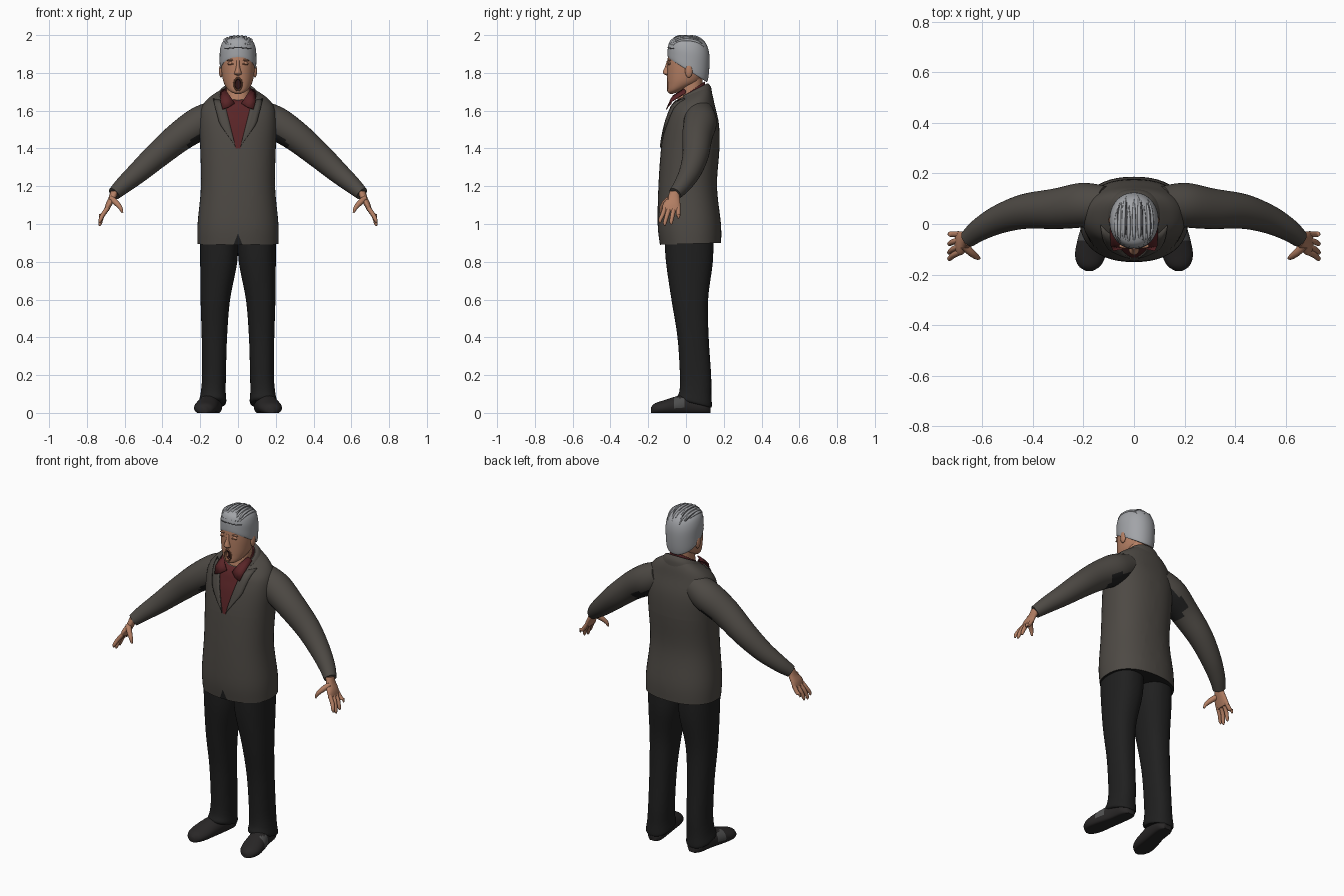
import bpy, bmesh, math
from mathutils import Vector, Matrix

if "Cube" in bpy.data.objects:
    bpy.data.objects.remove(bpy.data.objects["Cube"])


def material(name, *rgb):
    m = bpy.data.materials.new(name)
    m.use_nodes = True
    m.diffuse_color = (*rgb, 1)
    m.node_tree.nodes["Principled BSDF"].inputs["Base Color"].default_value = (*rgb, 1)
    return m


JACKET = material("jacket_brown_grey", .075, .067, .058)
BLACK = material("trouser_black", .014, .014, .014)
SHIRT = material("shirt_dark_red", .1, .018, .02)
SKIN = material("skin", .45, .21, .125)
LID = material("skin_shade", .25, .1, .055)
HAIR = material("hair_grey", .36, .37, .39)
STREAK = material("hair_dark_grey", .1, .1, .11)
MOUTH = material("mouth_dark", .03, .008, .008)
SHOE = material("shoe_charcoal", .022, .02, .02)
PATCH = material("shoe_patch_grey", .08, .08, .08)


def finish(bm, name, *mats):
    bmesh.ops.recalc_face_normals(bm, faces=bm.faces)
    mesh = bpy.data.meshes.new(name)
    bm.to_mesh(mesh)
    bm.free()
    obj = bpy.data.objects.new(name, mesh)
    bpy.context.collection.objects.link(obj)
    for m in mats:
        mesh.materials.append(m)
    bpy.ops.object.select_all(action='DESELECT')
    obj.select_set(True)
    bpy.context.view_layer.objects.active = obj
    bpy.ops.object.shade_smooth_by_angle(angle=math.radians(50))
    bpy.context.view_layer.update()
    return obj


def recolor(obj, index, rule):
    for f in obj.data.polygons:
        if rule(f.center, f.normal):
            f.material_index = index


def oval(cx, hw, y0, y1, z0, z1, n=48, p=2.3):
    """Rounded ring between a front edge (y0, z0) and a back edge (y1, z1)."""
    ring = []
    for i in range(n):
        a = math.tau * i / n
        u, v = (math.copysign(abs(k) ** (2 / p), k) for k in (math.cos(a), math.sin(a)))
        t = v / 2 + .5
        ring.append(Vector((cx + hw * u, y0 + (y1 - y0) * t, z0 + (z1 - z0) * t)))
    return ring


def loft(rings, steps=5, caps=True):
    """Smooth skin through rings of equal length."""
    dense, last = [], len(rings) - 1
    for i in range(last):
        quad = [rings[max(0, min(last, i + k))] for k in (-1, 0, 1, 2)]
        for s in range(steps):
            t = s / steps
            dense.append([b + (c - a) * t / 2 + (a - b * 2.5 + c * 2 - d / 2) * t ** 2
                          + (b * 3 - a - c * 3 + d) * t ** 3 / 2 for a, b, c, d in zip(*quad)])
    dense.append(rings[-1])
    bm = bmesh.new()
    rows = [[bm.verts.new(p) for p in ring] for ring in dense]
    n = len(rings[0])
    for r, q in zip(rows, rows[1:]):
        for i in range(n):
            bm.faces.new((r[i], r[(i + 1) % n], q[(i + 1) % n], q[i]))
    if caps:
        bm.faces.new(rows[0])
        bm.faces.new(rows[-1])
    return bm


def tube(path, n=16, ref=(0, 1, 0), steps=5):
    rings = []
    pts = [Vector(p[:3]) for p in path]
    for i, p in enumerate(pts):
        d = pts[min(i + 1, len(pts) - 1)] - pts[max(i - 1, 0)]
        u = d.cross(Vector(ref)).normalized()
        v = d.cross(u).normalized()
        rings.append([p + (u * math.cos(a) + v * math.sin(a)) * path[i][3]
                      for a in (math.tau * k / n for k in range(n))])
    return loft(rings, steps)


def ball(name, mat, loc, size, tilt=0):
    bm = bmesh.new()
    m = Matrix.Translation(loc) @ Matrix.Rotation(tilt, 4, 'Y') @ Matrix.Diagonal((*size, 1))
    bmesh.ops.create_uvsphere(bm, u_segments=20, v_segments=12, radius=1, matrix=m)
    return finish(bm, name, mat)


def plate(name, mat, rows, thick=.006):
    bm = bmesh.new()
    grid = [[bm.verts.new(p) for p in row] for row in rows]
    for r, q in zip(grid, grid[1:]):
        for i in range(len(r) - 1):
            bm.faces.new((r[i], r[i + 1], q[i + 1], q[i]))
    obj = finish(bm, name, mat)
    mod = obj.modifiers.new("thickness", 'SOLIDIFY')
    mod.thickness, mod.offset = thick, 0
    return obj


def front(obj, x, z, lift):
    """Point just in front of an object's surface."""
    hit, loc, _, _ = obj.ray_cast(Vector((x, -1, z)), Vector((0, 1, 0)))
    return Vector((x, (loc.y if hit else -.05) - lift, z))


# Jacket body, with the shirt opening and the hem notch cut in
bm = loft([oval(0, *r) for r in (
    (.214, -.138, .186, .89, .9), (.214, -.15, .185, 1, 1), (.196, -.146, .164, 1.2, 1.2),
    (.2, -.132, .177, 1.4, 1.4), (.205, -.112, .174, 1.52, 1.53), (.195, -.092, .152, 1.585, 1.63),
    (.165, -.08, .14, 1.62, 1.685), (.115, -.065, .125, 1.645, 1.722), (.08, -.05, .108, 1.655, 1.735))])
VEE, NOTCH = (1.4, .012, .25), (.95, 0, -.4)
for z, x, k in (VEE, NOTCH):
    for s in (1, -1):
        bmesh.ops.bisect_plane(bm, geom=bm.verts[:] + bm.edges[:] + bm.faces[:],
                               plane_co=(s * x, 0, z), plane_no=(s, 0, -k))
bmesh.ops.bisect_plane(bm, geom=bm.verts[:] + bm.edges[:] + bm.faces[:],
                       plane_co=(0, 0, VEE[0]), plane_no=(0, 0, 1))
jacket = finish(bm, "jacket_body", JACKET, SHIRT, BLACK)
recolor(jacket, 1, lambda c, n: c.y < 0 and c.z > VEE[0] and abs(c.x) < VEE[1] + VEE[2] * (c.z - VEE[0]))
recolor(jacket, 2, lambda c, n: n.z < -.9 or c.y < 0 and abs(c.x) < .4 * (NOTCH[0] - c.z))

# Jacket collar around the back of the neck
bm = loft([oval(0, *r) for r in ((.122, -.06, .138, 1.61, 1.69), (.105, -.06, .132, 1.65, 1.725),
                                 (.088, -.055, .115, 1.66, 1.745), (.076, -.05, .1, 1.65, 1.735))], caps=False)
bmesh.ops.delete(bm, geom=[f for f in bm.faces if f.calc_center_median().y < -.02], context='FACES')
finish(bm, "jacket_collar", JACKET)

# Shirt collar band and neck
finish(loft([oval(0, *r) for r in ((.076, -.065, .103, 1.61, 1.7), (.07, -.058, .1, 1.645, 1.752),
                                   (.062, -.045, .09, 1.64, 1.745))], caps=False), "shirt_collar_band", SHIRT)
finish(loft([oval(0, *r) for r in ((.07, -.06, .09, 1.6, 1.66), (.063, -.045, .088, 1.66, 1.72),
                                   (.06, -.03, .088, 1.74, 1.78))]), "neck", SKIN)

# Head, with an open mouth pressed in
bm = loft([oval(0, *r, 80, 2.1) for r in (
    (.022, -.08, -.01, 1.687, 1.705), (.054, -.097, .03, 1.7, 1.73), (.076, -.099, .075, 1.745, 1.755),
    (.086, -.1, .1, 1.8, 1.8), (.089, -.099, .11, 1.85, 1.85), (.088, -.092, .11, 1.9, 1.9),
    (.075, -.065, .09, 1.95, 1.95), (.035, -.03, .05, 1.975, 1.975))], 8)


def in_mouth(c):
    return c.y < 0 and (c.x / .02) ** 2 + ((c.z - 1.74) / .033) ** 2 < 1


for v in bm.verts:
    if in_mouth(v.co):
        v.co.y += .03
head = finish(bm, "head", SKIN, MOUTH)
recolor(head, 1, lambda c, n: in_mouth(c))

bm = loft([[Vector((r * math.cos(b), -.096 + d, 1.74 + 1.6 * r * math.sin(b)))
            for b in (math.tau * k / 32 for k in range(32))]
           for r, d in ((.024, .006), (.022, -.004), (.018, -.004), (.016, .008))], 3, False)
finish(bm, "lips", LID)
finish(loft([oval(0, *r, 20, 2) for r in (
    (.012, -.104, -.08, 1.787, 1.79), (.02, -.121, -.08, 1.797, 1.797), (.015, -.121, -.08, 1.812, 1.812),
    (.01, -.11, -.08, 1.835, 1.835), (.009, -.101, -.08, 1.866, 1.866))]), "nose", SKIN)

# Hair cap, sloping from the forehead down to the nape
hair = finish(loft([oval(0, *r, 48, 2.1) for r in (
    (.082, -.075, .1, 1.885, 1.76), (.094, -.094, .114, 1.877, 1.755), (.097, -.097, .123, 1.91, 1.82),
    (.095, -.094, .123, 1.945, 1.9), (.08, -.08, .106, 1.975, 1.955), (.045, -.05, .07, 1.99, 1.985),
    (.01, -.005, .02, 1.994, 1.994))]), "hair", HAIR)


def strand(name, mat, x, t0, t1, r):
    path = []
    for k in range(6):
        t = math.radians(t0 + (t1 - t0) * k / 5)
        w = x * (.7 + .5 * math.sin(t))
        p = Vector((w, .015 - .11 * math.cos(t), 1.89 + .1 * math.sin(t)))
        path.append((*hair.closest_point_on_mesh(p)[1], r * (.3 + math.sin(math.pi * k / 5))))
    finish(tube(path, 8, (1, 0, 0), 3), name, mat)


for i in range(9):
    strand(f"hair_lock_{i}", HAIR, -.068 + .017 * i, 35, 120 + 15 * (i % 3), .006)
for i, x in enumerate((-.06, -.026, .026, .06)):
    strand(f"hair_streak_{i}", STREAK, x, 50, 135, .0035)
bm = tube([(*front(hair, x / 100, 1.935 - abs(x) / 1000, -.001), .003) for x in range(-7, 8, 2)], 8, steps=2)
finish(bm, "fringe_line", STREAK)

# Parts that come in pairs
for side, s in (("left", 1), ("right", -1)):
    flip = lambda *p: (s * p[0], *p[1:])

    # Ear, closed eye and brow
    ball(f"{side}_ear", SKIN, flip(.09, .015, 1.81), (.011, .02, .035))
    ball(f"{side}_eyelid", SKIN, front(head, s * .036, 1.85, -.004), (.019, .008, .01))
    ball(f"{side}_eye_line", LID, front(head, s * .036, 1.846, .001), (.018, .005, .003), s * .1)
    ball(f"{side}_brow", SKIN, front(head, s * .036, 1.868, -.003), (.024, .009, .005), s * .1)

    # Lapel and shirt collar flap
    rows = []
    for i in range(11):
        t = i / 10
        z, x = VEE[0] + .005 + .245 * t, VEE[1] + VEE[2] * .245 * t
        w = .058 * min(1, 2 * t + .08)
        rows.append([front(jacket, s * (x + w * k / 3), z + .012 * k / 3, .004) for k in range(4)])
    plate(f"{side}_lapel", JACKET, rows, .008)
    plate(f"{side}_shirt_collar_flap", SHIRT, [
        [flip(.018, -.08, 1.638), flip(.045, -.066, 1.68), flip(.07, -.01, 1.715)],
        [flip(.05, -.098, 1.618), flip(.07, -.08, 1.66), flip(.084, -.005, 1.71)],
        [flip(.082, -.104, 1.607), flip(.092, -.082, 1.645), flip(.094, 0, 1.695)]])

    # Sleeve, dark under the armpit
    sleeve = finish(tube([flip(*p) for p in (
        (.11, .075, 1.585, .075), (.2, .075, 1.535, .088), (.31, .06, 1.462, .08), (.43, .05, 1.362, .069),
        (.53, .02, 1.272, .057), (.61, -.022, 1.203, .045), (.656, -.058, 1.16, .035))], 32),
        f"{side}_sleeve", JACKET, BLACK)
    recolor(sleeve, 1, lambda c, n: n.z < -.45 and abs(c.x) < .26)

    # Hand
    finish(loft([oval(s * r[0], *r[1:], 24, 2.2) for r in (
        (.652, .022, -.085, -.035, 1.175, 1.175), (.665, .02, -.098, -.033, 1.14, 1.14),
        (.683, .018, -.122, -.03, 1.105, 1.105), (.697, .012, -.124, -.028, 1.068, 1.068))]),
        f"{side}_palm", SKIN)
    for finger, y, tip_y, tip_z in (("index", -.112, -.137, 1.005), ("middle", -.088, -.112, .99),
                                    ("ring", -.064, -.078, .997), ("little", -.041, -.04, 1.03)):
        finish(tube([flip(.69, y, 1.085, .012), flip(.716, (y + tip_y) / 2, 1.048, .0115),
                     flip(.729, tip_y, tip_z + .016, .0095), flip(.733, tip_y, tip_z, .004)], 12),
               f"{side}_{finger}_finger", SKIN)
    finish(tube([flip(.672, -.085, 1.135, .016), flip(.645, -.112, 1.112, .015),
                 flip(.622, -.13, 1.085, .011), flip(.612, -.136, 1.06, .005)], 12), f"{side}_thumb", SKIN)

    # Trouser leg with a turned hem
    finish(loft([oval(s * r[0], *r[1:]) for r in (
        (.1, .1, -.115, .145, .95, .95), (.102, .098, -.106, .142, .8, .8), (.12, .078, -.077, .117, .6, .6),
        (.125, .067, -.045, .12, .4, .4), (.127, .063, -.032, .133, .2, .2), (.131, .066, -.034, .134, .12, .1),
        (.134, .072, -.046, .137, .085, .04), (.134, .066, -.04, .132, .07, .028))]),
        f"{side}_trouser_leg", BLACK)

    # Shoe, flat underneath, with a pale panel on the outer side
    shoe = finish(loft([[Vector((s * (cx + hw * math.cos(a)), y, max(0, h * (.4 + .6 * math.sin(a)))))
                         for a in (math.tau * k / 32 for k in range(32))]
                        for y, cx, hw, h in ((.13, .132, .025, .05), (.1, .134, .05, .08), (.02, .145, .054, .1),
                                             (-.05, .16, .06, .088), (-.12, .172, .061, .066),
                                             (-.165, .176, .044, .05), (-.185, .177, .014, .03))]),
                  f"{side}_shoe", SHOE, PATCH)
    recolor(shoe, 1, lambda c, n: n.x * s > .25 and .026 < c.z < .08 and -.07 < c.y < -.01)
